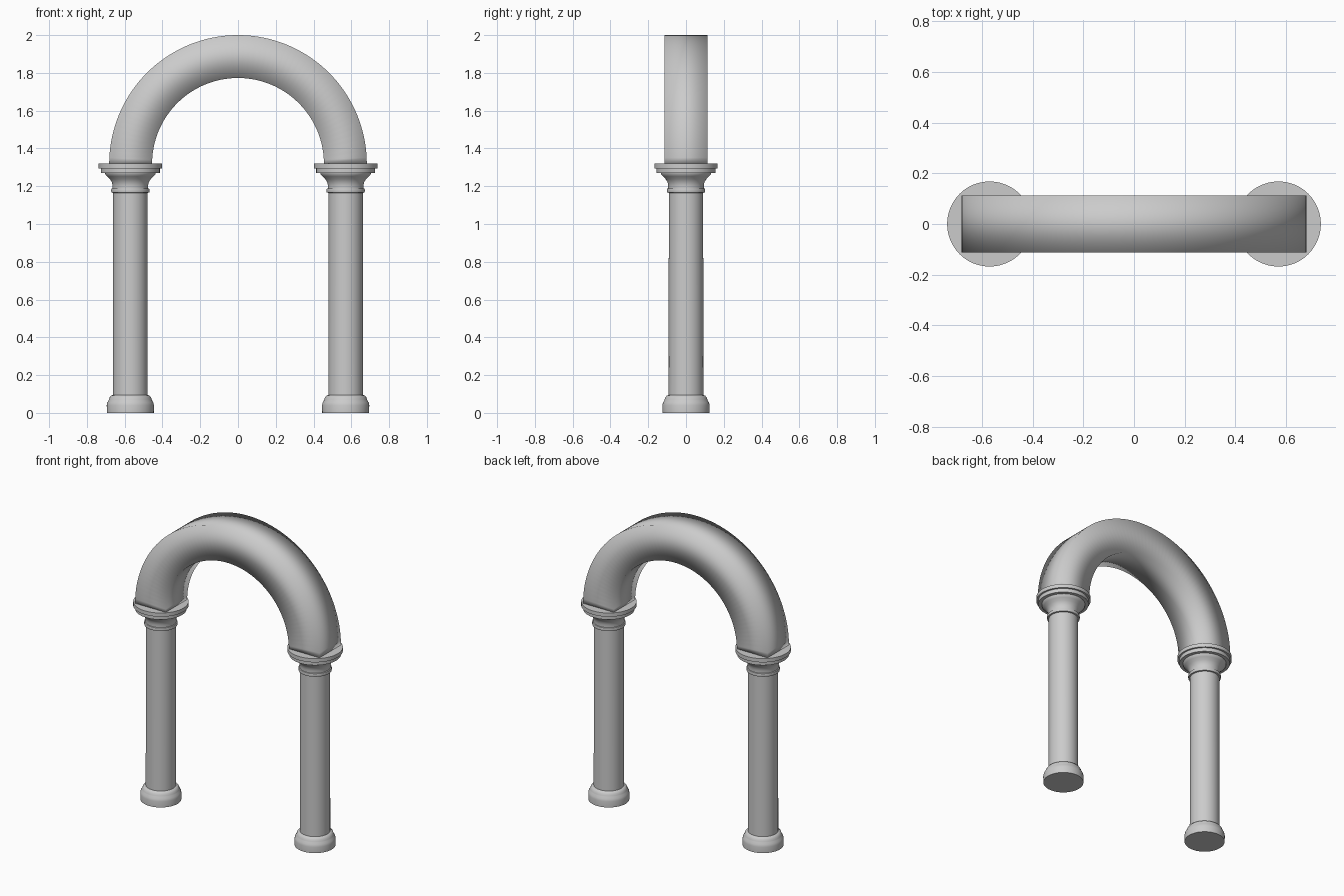
import bpy, bmesh, math

if "Cube" in bpy.data.objects:
    bpy.data.objects.remove(bpy.data.objects["Cube"])

COLUMN_X = 0.57
SPRING_Z = 1.318


def finish(name, bm, angle=None):
    bmesh.ops.recalc_face_normals(bm, faces=bm.faces)
    mesh = bpy.data.meshes.new(name)
    bm.to_mesh(mesh)
    bm.free()
    obj = bpy.data.objects.new(name, mesh)
    bpy.context.collection.objects.link(obj)
    bpy.ops.object.select_all(action='DESELECT')
    obj.select_set(True)
    bpy.context.view_layer.objects.active = obj
    if angle:
        bpy.ops.object.shade_smooth_by_angle(angle=math.radians(angle))
    else:
        bpy.ops.object.shade_smooth()
    return obj


def lathe(name, profile, x, sides=48):
    """Turn a (radius, z) profile into a closed solid standing at x."""
    bm = bmesh.new()
    rings = []
    for r, z in profile:
        rings.append([bm.verts.new((x + r * math.cos(2 * math.pi * i / sides),
                                    r * math.sin(2 * math.pi * i / sides), z))
                      for i in range(sides)])
    for a, b in zip(rings, rings[1:]):
        for i in range(sides):
            j = (i + 1) % sides
            bm.faces.new((a[i], a[j], b[j], b[i]))
    bm.faces.new(rings[0])
    bm.faces.new(rings[-1])
    return finish(name, bm, 35)


def arch(name, inner, outer, half_depth, z, steps=64):
    """Sweep a square section through a half circle."""
    bm = bmesh.new()
    section = [(inner, -half_depth), (outer, -half_depth),
               (outer, half_depth), (inner, half_depth)]
    rings = []
    for s in range(steps + 1):
        t = math.pi * s / steps
        rings.append([bm.verts.new((r * math.cos(t), y, z + r * math.sin(t)))
                      for r, y in section])
    for a, b in zip(rings, rings[1:]):
        for i in range(4):
            j = (i + 1) % 4
            bm.faces.new((a[i], a[j], b[j], b[i]))
    bm.faces.new(rings[0])
    bm.faces.new(rings[-1])
    return finish(name, bm)


# Profiles as (radius, height)
base = [(0.124, 0), (0.125, 0.04), (0.122, 0.055), (0.115, 0.066), (0.113, 0.072),
        (0.109, 0.083), (0.102, 0.091), (0.092, 0.095)]
shaft = [(0.092, 0.09), (0.091, 1.17)]
capital = [(0.092, 1.165), (0.100, 1.167), (0.102, 1.177), (0.100, 1.187),
           (0.094, 1.188), (0.094, 1.205), (0.098, 1.222), (0.108, 1.238),
           (0.122, 1.252), (0.132, 1.262), (0.134, 1.270), (0.156, 1.270),
           (0.156, 1.295), (0.168, 1.295), (0.168, 1.32)]

# Two matching columns
for side, x in (("left", -COLUMN_X), ("right", COLUMN_X)):
    lathe(side + "_base", base, x)
    lathe(side + "_shaft", shaft, x)
    lathe(side + "_capital", capital, x)

# Square-section arch, softly shaded across its edges
arch("arch", 0.455, 2.0 - SPRING_Z, 0.113, SPRING_Z)
